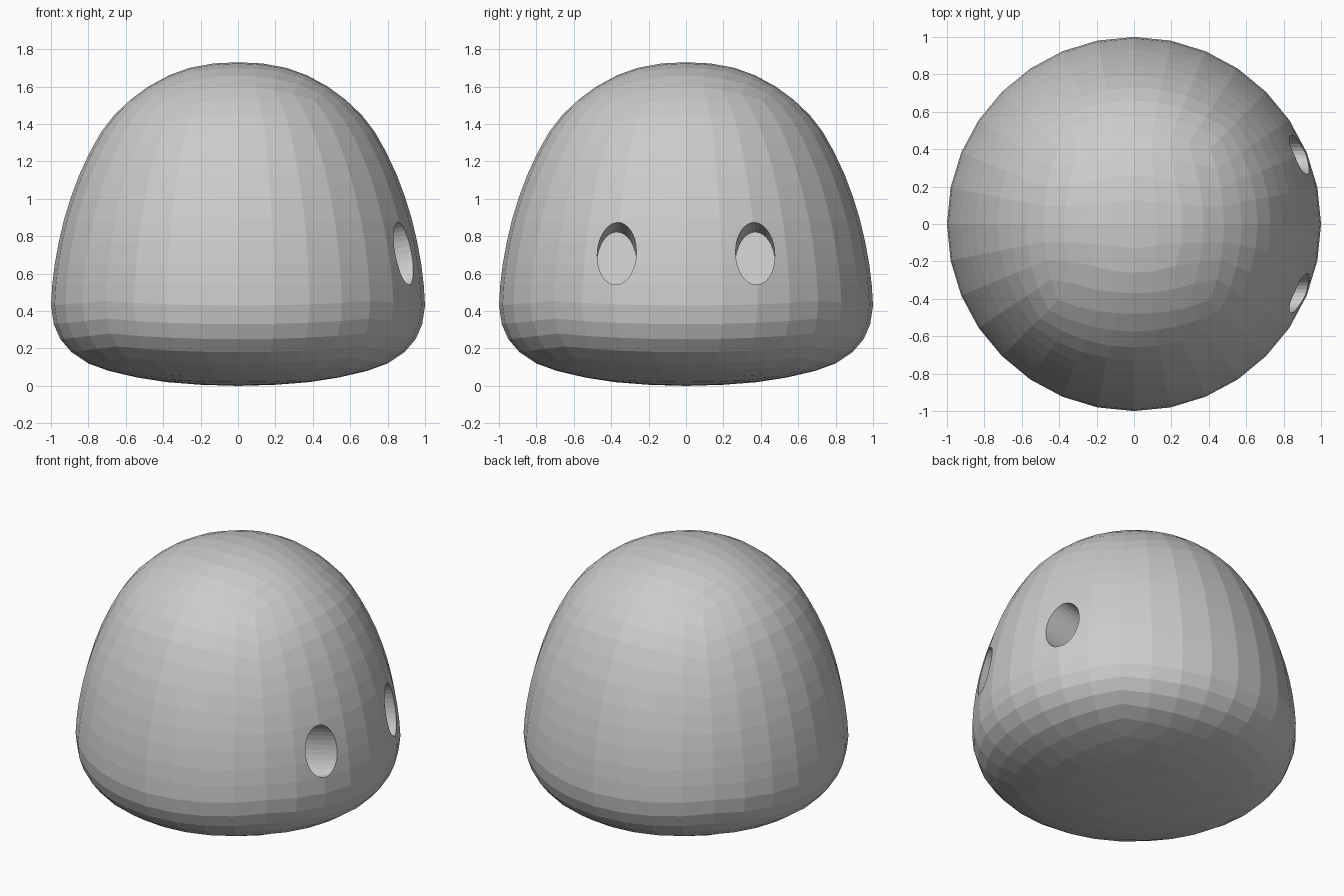
import bpy, bmesh
from math import atan2, sin, cos, pi, radians

if "Cube" in bpy.data.objects:
    bpy.data.objects.remove(bpy.data.objects["Cube"])

# Body profile (radius, height) from the crown down to the base centre
PROFILE = [(0, 1.73), (.13, 1.724), (.26, 1.70), (.37, 1.66), (.48, 1.60),
           (.575, 1.53), (.66, 1.45), (.73, 1.36), (.792, 1.25), (.848, 1.13),
           (.893, 1.01), (.93, .89), (.958, .77), (.98, .65), (.993, .54),
           (1, .43), (.985, .33), (.95, .25), (.89, .18), (.80, .12),
           (.69, .08), (.54, .045), (.38, .02), (.2, .006), (0, 0)]


def profile_at(t):
    i = min(max(int(t), 0), len(PROFILE) - 2)
    f = t - i
    (r0, z0), (r1, z1) = PROFILE[i], PROFILE[i + 1]
    return r0 + (r1 - r0) * f, z0 + (z1 - z0) * f


def to_dome(x, y, z):
    """Wrap a gridded cube (-1..1) onto the rounded body."""
    big, small = max(abs(x), abs(y)), min(abs(x), abs(y))
    c = small / big if big > 1e-6 else 0
    bump = c * c                              # corners bulge past the edges
    if z > .999:
        t = 4 * big + bump * big
    elif z < -.999:
        t = 24 - 4 * big - bump * big * .6
    else:
        t = 12 - 8 * z + bump * (z if z > 0 else .6 * z)
    r, h = profile_at(t)
    a = c * pi / 4
    u, v = r * cos(a), r * sin(a)
    px, py = (u, v) if abs(x) >= abs(y) else (v, u)
    return (px if x >= 0 else -px, py if y >= 0 else -py, h)


# Body
bm = bmesh.new()
bmesh.ops.create_cube(bm, size=2)
bmesh.ops.subdivide_edges(bm, edges=bm.edges[:], cuts=7, use_grid_fill=True)
upright = [e for e in bm.edges if abs(e.verts[0].co.z - e.verts[1].co.z) > .01]
bmesh.ops.subdivide_edges(bm, edges=upright, cuts=1)
for v in bm.verts:
    v.co = to_dome(*v.co)
bmesh.ops.recalc_face_normals(bm, faces=bm.faces[:])
mesh = bpy.data.meshes.new("body")
bm.to_mesh(mesh)
bm.free()
body = bpy.data.objects.new("body", mesh)
bpy.context.collection.objects.link(body)

# Two oval eye sockets, sunk down and inwards from the +x side
TILT, DEPTH, LENGTH = radians(13), .23, 1.0
for side in (-1, 1):
    shift = LENGTH / 2 - DEPTH
    bpy.ops.mesh.primitive_cylinder_add(
        vertices=32, radius=1, depth=LENGTH,
        location=(.9 + shift * cos(TILT), side * .37, .71 + shift * sin(TILT)),
        rotation=(0, pi / 2 - TILT, 0))
    cutter = bpy.context.object
    cutter.name = "eye_socket_cutter"
    cutter.scale = (.169, .105, 1)
    cutter.hide_render = True
    bpy.context.view_layer.update()
    mod = body.modifiers.new("eye_socket", 'BOOLEAN')
    mod.operation = 'DIFFERENCE'
    mod.solver = 'EXACT'
    mod.object = cutter
    bpy.context.view_layer.objects.active = body
    bpy.ops.object.modifier_apply(modifier=mod.name)
    bpy.data.objects.remove(cutter)
